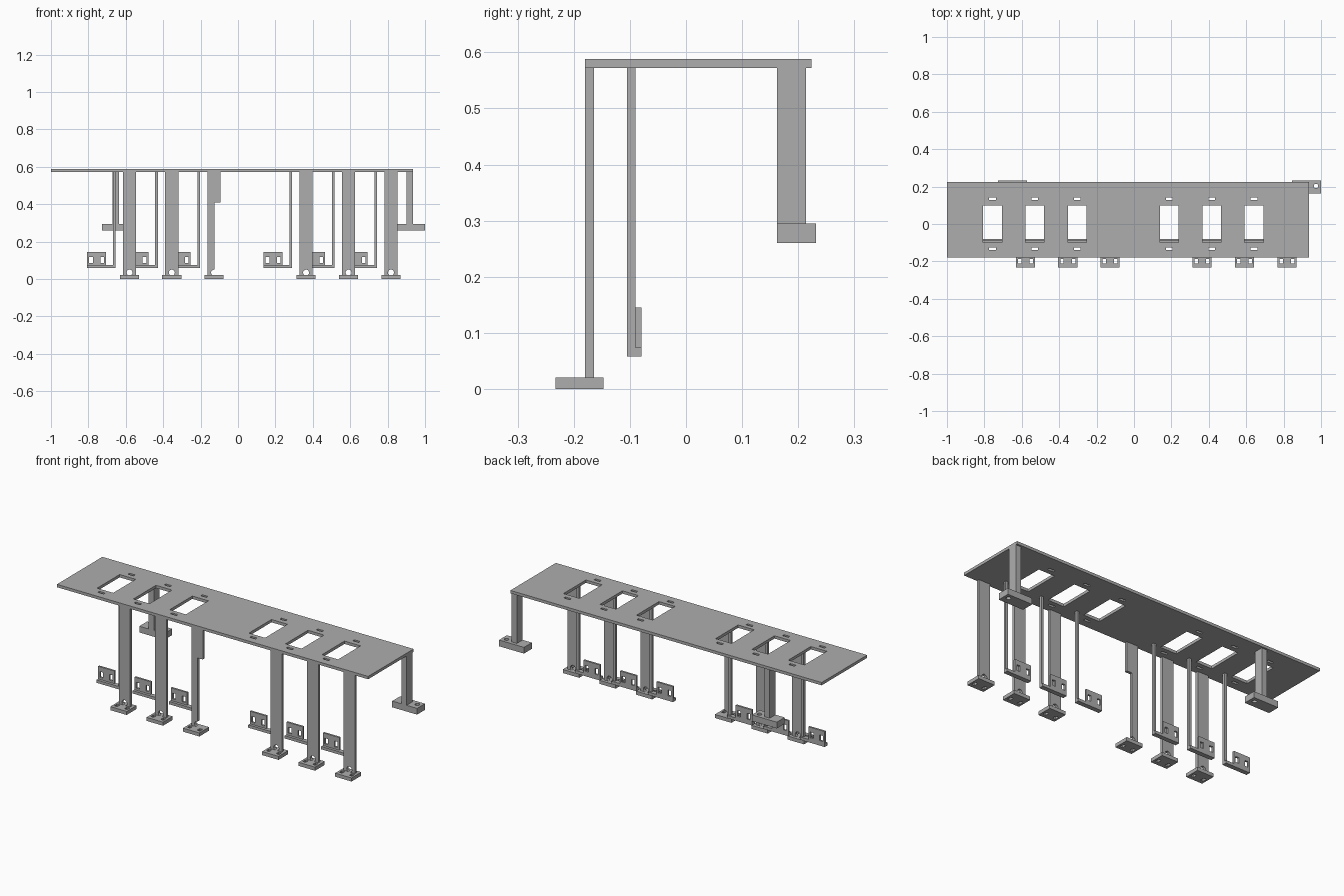
import bpy
import bmesh
import math
from mathutils import Matrix, Vector

cube = bpy.data.objects.get("Cube")
if cube:
    bpy.data.objects.remove(cube, do_unlink=True)

grey = bpy.data.materials.new("plain_grey")
grey.use_nodes = True
COLOUR = (0.42, 0.42, 0.42, 1)
grey.diffuse_color = COLOUR
grey.node_tree.nodes["Principled BSDF"].inputs["Base Color"].default_value = COLOUR


def add_box(bm, x, y, z):
    """Add a box spanning the given (low, high) ranges."""
    size = Vector([r[1] - r[0] for r in (x, y, z)])
    mid = Vector([(r[0] + r[1]) / 2 for r in (x, y, z)])
    bmesh.ops.create_cube(bm, size=1, matrix=Matrix.Translation(mid) @ Matrix.Diagonal(size).to_4x4())


def add_cylinder(bm, centre, radius, depth, rotation=Matrix()):
    bmesh.ops.create_cone(bm, cap_ends=True, segments=24, radius1=radius, radius2=radius,
                          depth=depth, matrix=Matrix.Translation(centre) @ rotation)


def make(name, bm):
    mesh = bpy.data.meshes.new(name)
    bm.to_mesh(mesh)
    bm.free()
    obj = bpy.data.objects.new(name, mesh)
    bpy.context.collection.objects.link(obj)
    mesh.materials.append(grey)
    return obj


def make_cut(name, solid, holes):
    """Make a solid, subtract the holes and drop the cutter."""
    obj = make(name, solid)
    cutter = make(name + "_cutter", holes)
    cutter.hide_render = True
    mod = obj.modifiers.new("holes", "BOOLEAN")
    mod.operation = "DIFFERENCE"
    mod.solver = "EXACT"
    mod.use_self = True
    mod.object = cutter
    bpy.context.view_layer.update()
    result = bpy.data.meshes.new_from_object(
        obj.evaluated_get(bpy.context.evaluated_depsgraph_get()))
    obj.modifiers.clear()
    obj.data = result
    bpy.data.objects.remove(cutter, do_unlink=True)


def around(c, half):
    return (c - half, c + half)


UNDER, TOP = 0.572, 0.588
STATIONS = [-0.756, -0.53, -0.304, 0.188, 0.415, 0.642]
FACE_Y = Matrix.Rotation(math.pi / 2, 4, "X")

# Top deck with windows and slots
deck, holes = bmesh.new(), bmesh.new()
add_box(deck, (-1, 0.935), (-0.18, 0.224), (UNDER, TOP))
for c in STATIONS:
    add_box(holes, around(c, 0.05), (-0.1, 0.1), (0.5, 0.7))
    for y in (-0.132, 0.135):
        add_box(holes, around(c, 0.018), around(y, 0.007), (0.5, 0.7))
make_cut("top_deck", deck, holes)

for i, c in enumerate(STATIONS):
    leg_x = c + 0.176

    # Front leg with a round hole at its base; the third one is half width below
    leg, holes = bmesh.new(), bmesh.new()
    add_box(leg, around(leg_x, 0.035), (-0.18, -0.164), (0.018, UNDER + 0.002))
    add_cylinder(holes, (leg_x, -0.172, 0.034), 0.016, 0.1, FACE_Y)
    if i == 2:
        add_box(holes, (leg_x + 0.002, leg_x + 0.1), (-0.3, -0.1), (0, 0.408))
    make_cut(f"front_leg_{i + 1}", leg, holes)

    # Foot pad with two bolt holes
    pad, holes = bmesh.new(), bmesh.new()
    add_box(pad, around(leg_x, 0.051), (-0.233, -0.147), (0, 0.02))
    for side in (-1, 1):
        add_box(holes, around(leg_x + side * 0.031, 0.009), (-0.212, -0.188), (-0.1, 0.1))
    make_cut(f"foot_pad_{i + 1}", pad, holes)

    # Thin hanging rod with its bottom arm
    rod = bmesh.new()
    add_box(rod, (c + 0.087, c + 0.102), (-0.105, -0.09), (0.06, UNDER + 0.002))
    add_box(rod, (c - 0.051, c + 0.102), (-0.105, -0.079), (0.058, 0.074))
    make(f"hanger_rod_{i + 1}", rod)

    # Upright tab on the arm
    tab, holes = bmesh.new(), bmesh.new()
    add_box(tab, around(c, 0.051), (-0.09, -0.079), (0.073, 0.145))
    for side in (-1, 1):
        add_box(holes, around(c + side * 0.03, 0.01), (-0.2, 0), (0.086, 0.118))
    make_cut(f"hanger_tab_{i + 1}", tab, holes)

# Rear posts with offset feet
for side, x in (("right", -0.727), ("left", 0.845)):
    post = bmesh.new()
    add_box(post, (x + 0.057, x + 0.09), (0.162, 0.214), (0.29, UNDER + 0.002))
    make(f"rear_post_{side}", post)
    foot, holes = bmesh.new(), bmesh.new()
    add_box(foot, (x, x + 0.155), (0.162, 0.232), (0.26, 0.295))
    add_cylinder(holes, (x + 0.128, 0.203, 0.28), 0.012, 0.2)
    make_cut(f"rear_foot_{side}", foot, holes)
